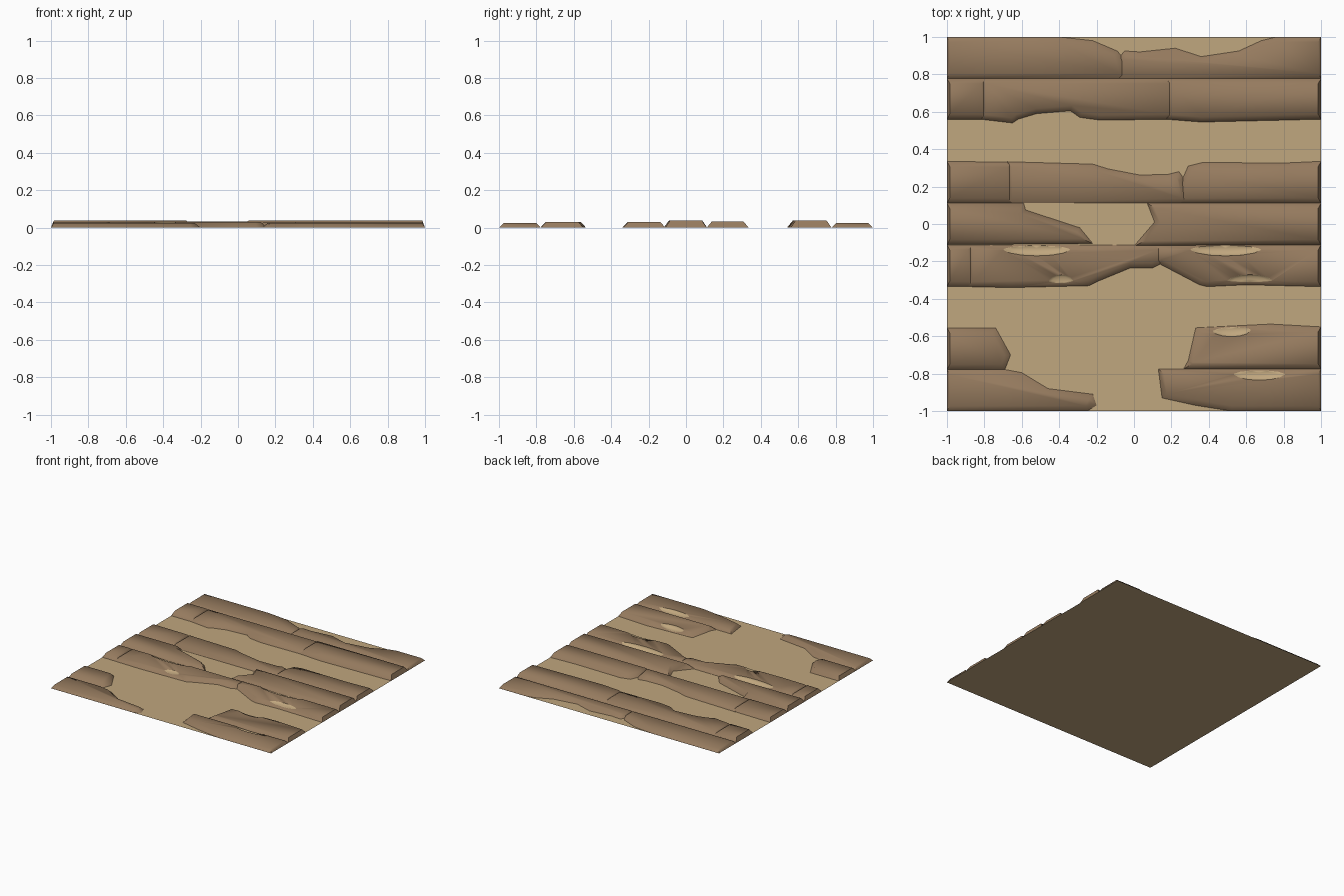
import bpy, bmesh, math

if "Cube" in bpy.data.objects:
    bpy.data.objects.remove(bpy.data.objects["Cube"])

def material(name, rgb):
    m = bpy.data.materials.new(name)
    m.diffuse_color = (*rgb, 1)
    m.use_nodes = True
    m.node_tree.nodes["Principled BSDF"].inputs["Base Color"].default_value = m.diffuse_color
    return m

BROWN = material("weathered brown wood", (0.30, 0.195, 0.112))
TAN = material("bare tan wood", (0.53, 0.385, 0.21))

def add_object(name, bm):
    me = bpy.data.meshes.new(name)
    bm.to_mesh(me)
    bm.free()
    me.materials.append(BROWN)
    me.materials.append(TAN)
    ob = bpy.data.objects.new(name, me)
    bpy.context.collection.objects.link(ob)
    return ob

def chip_cutter(cx, cy, half, depth):
    """Long flattened ellipsoid that scoops a bare chip out of a board edge."""
    bm = bmesh.new()
    bmesh.ops.create_uvsphere(bm, u_segments=14, v_segments=8, radius=1)
    for v in bm.verts:
        v.co = (cx + v.co.x * half, cy + v.co.y * 0.042, 0.036 + v.co.z * depth)
    for f in bm.faces:
        f.material_index = 1
    ob = add_object("chip_cutter", bm)
    ob.hide_render = True
    return ob

def board(name, height, outline, chips=(), slope=0.027):
    """Closed board: outline at the floor, sloped rim, flat raised top."""
    bm = bmesh.new()
    outer = [bm.verts.new((x, y, 0.0005)) for x, y in outline]
    top = bm.faces.new(outer)
    top.normal_update()
    if top.normal.z < 0:
        top.normal_flip()
    bmesh.ops.inset_individual(bm, faces=[top], thickness=slope, use_even_offset=True)
    for v in top.verts:
        v.co.z = height
        # steeper sawn ends at the sides of the tile
        if abs(v.co.x) > 0.95:
            v.co.x = math.copysign(0.985, v.co.x)
    bm.faces.new(outer)
    bmesh.ops.recalc_face_normals(bm, faces=bm.faces)
    ob = add_object(name, bm)
    # bare chips along the edges
    cutters = [chip_cutter(*c) for c in chips]
    for c in cutters:
        mod = ob.modifiers.new("chip", 'BOOLEAN')
        mod.operation, mod.solver, mod.object = 'DIFFERENCE', 'EXACT', c
    if cutters:
        dg = bpy.context.evaluated_depsgraph_get()
        ob_mesh = bpy.data.meshes.new_from_object(ob.evaluated_get(dg))
        ob.modifiers.clear()
        ob.data = ob_mesh
        for c in cutters:
            bpy.data.objects.remove(c)
    for p in ob.data.polygons:
        p.use_smooth = True
    ob.data.set_sharp_from_angle(angle=math.radians(62))
    return ob

# tan underfloor
bm = bmesh.new()
bmesh.ops.create_grid(bm, x_segments=1, y_segments=1, size=1)
for f in bm.faces:
    f.material_index = 1
add_object("underfloor", bm)

# back row, worn along the back edge
board("back_board_left", 0.025, [(-1, .778), (-.05, .778), (-.05, .88), (-.09, .925),
      (-.22, .98), (-.4, 1), (-1, 1)])
board("back_board_right", 0.026, [(-.08, .778), (1, .778), (1, 1), (.76, 1), (.68, .98),
      (.56, .925), (.36, .895), (.22, .94), (.03, .92), (-.05, .925), (-.08, .89)])

# second row
board("second_board_left", 0.036, [(-1, .56), (-.79, .56), (-.79, .778), (-1, .778)])
board("second_board_middle", 0.034, [(-.82, .56), (-.65, .54), (-.62, .56), (-.52, .59),
      (-.34, .605), (-.29, .57), (-.18, .555), (.21, .56), (.21, .778), (-.82, .778)])
board("second_board_right", 0.039, [(.17, .56), (.36, .545), (1, .56), (1, .778), (.17, .778)])

# fourth row, behind the centre
board("fourth_board_left", 0.031, [(-1, .111), (-.65, .111), (-.65, .33), (-1, .335)])
board("fourth_board_middle", 0.029, [(-.68, .111), (.29, .111), (.265, .245), (.24, .28),
      (.18, .265), (.03, .262), (-.14, .295), (-.22, .32), (-.68, .333)])
board("fourth_board_right", 0.033, [(.25, .111), (1, .111), (1, .335), (.78, .325),
      (.37, .33), (.29, .31), (.25, .22)])

# centre row, broken open in the middle
board("centre_board_left", 0.037, [(-1, -.111), (-.22, -.105), (-.29, -.02), (-.58, .075),
      (-.59, .111), (-1, .111)])
board("centre_board_right", 0.039, [(0, -.118), (1, -.111), (1, .111), (.07, .113), (.11, .01)])

# sixth row, worn along the front edge
board("sixth_board_left", 0.031, [(-1, -.333), (-.86, -.335), (-.86, -.111), (-1, -.111)])
board("sixth_board_middle", 0.03, [(-.89, -.335), (-.66, -.34), (-.24, -.33), (-.19, -.305),
      (-.02, -.235), (.1, -.235), (.15, -.21), (.15, -.111), (-.89, -.111)],
      [(-.52, -.130, .19, .034), (-.39, -.31, .07, .016)])
board("sixth_board_right", 0.031, [(.11, -.21), (.14, -.215), (.35, -.325), (.39, -.335),
      (.6, -.325), (1, -.335), (1, -.111), (.11, -.111)],
      [(.49, -.130, .20, .034), (.62, -.31, .13, .018)])

# eighth row stubs
board("eighth_board_left", 0.03, [(-1, -.778), (-.69, -.778), (-.66, -.7), (-.74, -.555),
      (-1, -.555)])
board("eighth_board_right", 0.031, [(.265, -.775), (1, -.775), (1, -.55), (.73, -.535),
      (.33, -.555), (.29, -.73)], [(.52, -.562, .11, .03)])

# front row stubs
board("front_board_left", 0.025, [(-1, -1), (-.25, -1), (-.2, -.97), (-.22, -.91), (-.46, -.88),
      (-.6, -.795), (-.69, -.778), (-1, -.778)])
board("front_board_right", 0.026, [(.15, -.93), (.33, -.97), (.52, -1), (1, -1), (1, -.775),
      (.13, -.775)], [(.67, -.796, .15, .03)])
